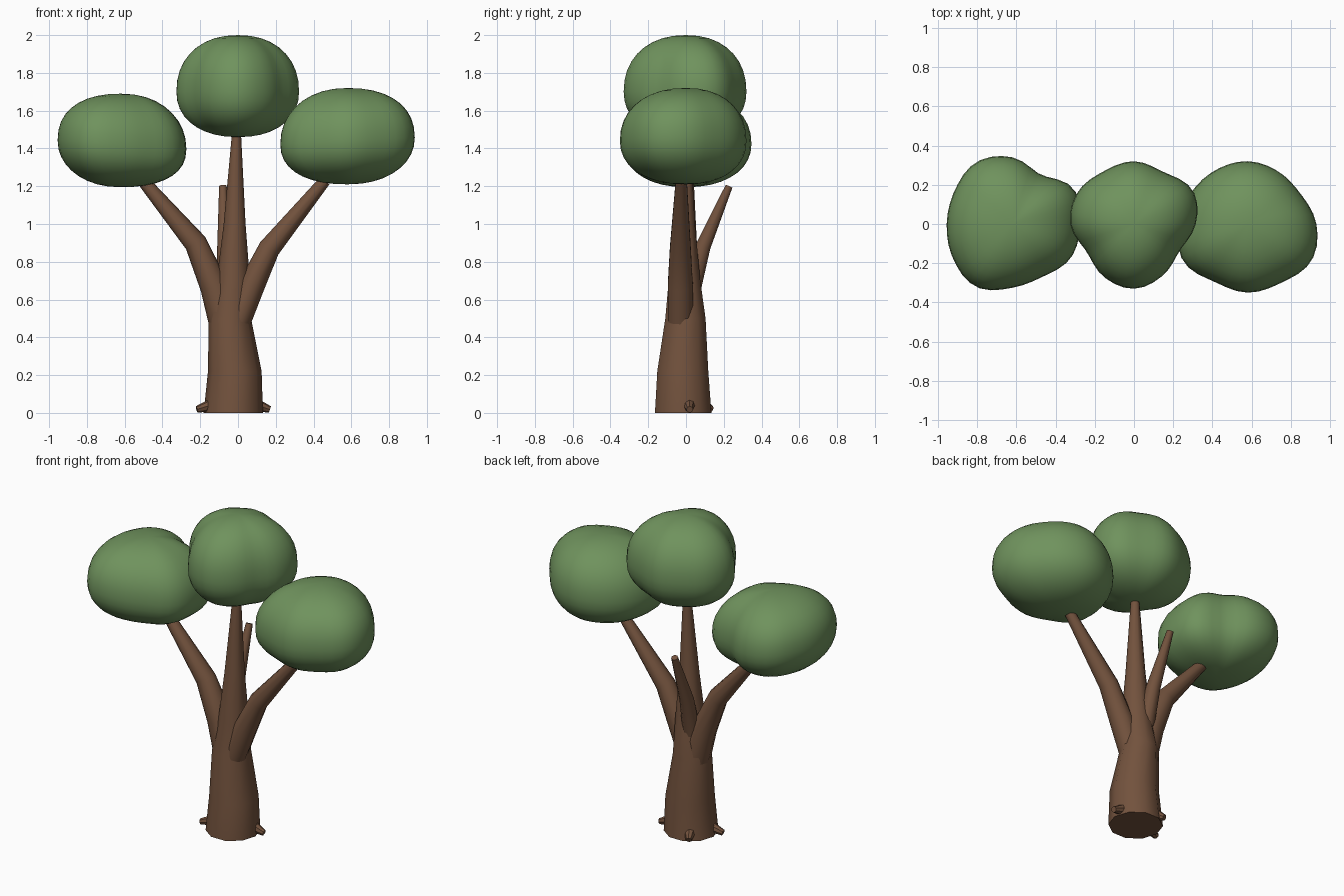
import bpy, bmesh, math
from mathutils import Vector

if "Cube" in bpy.data.objects:
    bpy.data.objects.remove(bpy.data.objects["Cube"])


def material(name, color):
    m = bpy.data.materials.new(name)
    m.diffuse_color = color
    m.use_nodes = True
    m.node_tree.nodes["Principled BSDF"].inputs["Base Color"].default_value = m.diffuse_color
    return m


bark = material("bark", (0.17, 0.085, 0.047, 1))
leaf = material("leaf", (0.16, 0.29, 0.11, 1))


def finish(name, bm, mat, angle):
    bmesh.ops.recalc_face_normals(bm, faces=bm.faces)
    mesh = bpy.data.meshes.new(name)
    bm.to_mesh(mesh)
    bm.free()
    mesh.materials.append(mat)
    ob = bpy.data.objects.new(name, mesh)
    bpy.context.collection.objects.link(ob)
    bpy.ops.object.select_all(action='DESELECT')
    ob.select_set(True)
    bpy.context.view_layer.objects.active = ob
    bpy.ops.object.shade_smooth_by_angle(angle=math.radians(angle))
    return ob


def limb(name, path, sides=10, level=False):
    """Tapered tube through (x, y, z, radius) points; level keeps rings horizontal."""
    bm = bmesh.new()
    pts = [Vector(p[:3]) for p in path]
    rings = []
    for i, p in enumerate(pts):
        d = pts[min(i + 1, len(pts) - 1)] - pts[max(i - 1, 0)]
        d = Vector((0, 0, 1)) if level else d.normalized()
        ref = Vector((0, 1, 0)) if abs(d.y) < 0.9 else Vector((0, 0, 1))
        u = ref.cross(d).normalized()
        v = d.cross(u)
        r = path[i][3]
        rings.append([bm.verts.new(p + r * (math.cos(a) * u + math.sin(a) * v))
                      for a in (2 * math.pi * k / sides for k in range(sides))])
    for a, b in zip(rings, rings[1:]):
        for k in range(sides):
            n = (k + 1) % sides
            bm.faces.new((a[k], a[n], b[n], b[k]))
    bm.faces.new(rings[0])
    bm.faces.new(rings[-1])
    return finish(name, bm, bark, 40)


def canopy(name, center, up, down, radii, tilt=0.0, rings=18, segs=40):
    """Lumpy foliage: plan radius every 30 degrees, rounded vertical profile."""
    def plan(a):
        t = a / (2 * math.pi) * len(radii)
        i = int(t)
        f = t - i
        p = [radii[(i + k) % len(radii)] for k in (-1, 0, 1, 2)]
        return 0.5 * (2 * p[1] + (p[2] - p[0]) * f
                      + (2 * p[0] - 5 * p[1] + 4 * p[2] - p[3]) * f ** 2
                      + (3 * p[1] - p[0] - 3 * p[2] + p[3]) * f ** 3)

    bm = bmesh.new()
    bmesh.ops.create_uvsphere(bm, u_segments=segs, v_segments=rings, radius=1)
    for v in bm.verts:
        x, y, z = v.co
        a = math.atan2(y, x) % (2 * math.pi)
        h = math.hypot(x, y)
        e = 2 / 2.2
        hr, zr = h ** e, math.copysign(abs(z) ** e, z)
        r = hr * plan(a)
        px, py = r * math.cos(a), r * math.sin(a)
        pz = zr * (up if z > 0 else down) + tilt * px * h
        v.co = Vector(center) + Vector((px, py, pz))
    return finish(name, bm, leaf, 180)


# Trunk and central limb
limb("trunk", [(-0.025, -0.015, 0, 0.157), (-0.017, -0.017, 0.22, 0.142),
               (-0.043, -0.003, 0.5, 0.112), (-0.025, -0.008, 0.7, 0.088),
               (-0.018, -0.008, 1.0, 0.058), (-0.008, 0, 1.48, 0.024)], level=True)

# Side branches and the bare back stub
limb("left_branch", [(-0.07, 0, 0.48, 0.085), (-0.125, 0, 0.67, 0.076),
                     (-0.225, 0, 0.9, 0.06), (-0.495, 0.01, 1.22, 0.033)])
limb("right_branch", [(0.0, -0.03, 0.49, 0.07), (0.07, -0.03, 0.67, 0.07),
                      (0.165, -0.03, 0.87, 0.058), (0.46, -0.025, 1.23, 0.031)])
limb("back_branch", [(-0.06, 0.03, 0.65, 0.05), (-0.068, 0.09, 0.88, 0.042),
                     (-0.08, 0.228, 1.2, 0.02)])

# Root nubs
for i, (p, q) in enumerate([((0.09, 0.015), (0.168, 0.02)),
                            ((-0.13, -0.045), (-0.218, -0.06)),
                            ((-0.09, 0.09), (-0.115, 0.135))]):
    limb(f"root_{i + 1}", [(*p, 0.045, 0.035), (*q, 0.018, 0.018)], sides=8)

# Foliage
canopy("left_canopy", (-0.62, 0, 1.42), 0.27, 0.225,
       [.345, .36, .29, .34, .365, .34, .335, .35, .37, .325, .31, .345], tilt=-0.07)
canopy("center_canopy", (0, 0, 1.70), 0.30, 0.24,
       [.315, .345, .305, .32, .31, .33, .325, .28, .31, .33, .30, .27])
canopy("right_canopy", (0.58, 0, 1.44), 0.28, 0.23,
       [.35, .31, .31, .32, .32, .33, .35, .38, .34, .35, .345, .375], tilt=0.05)
